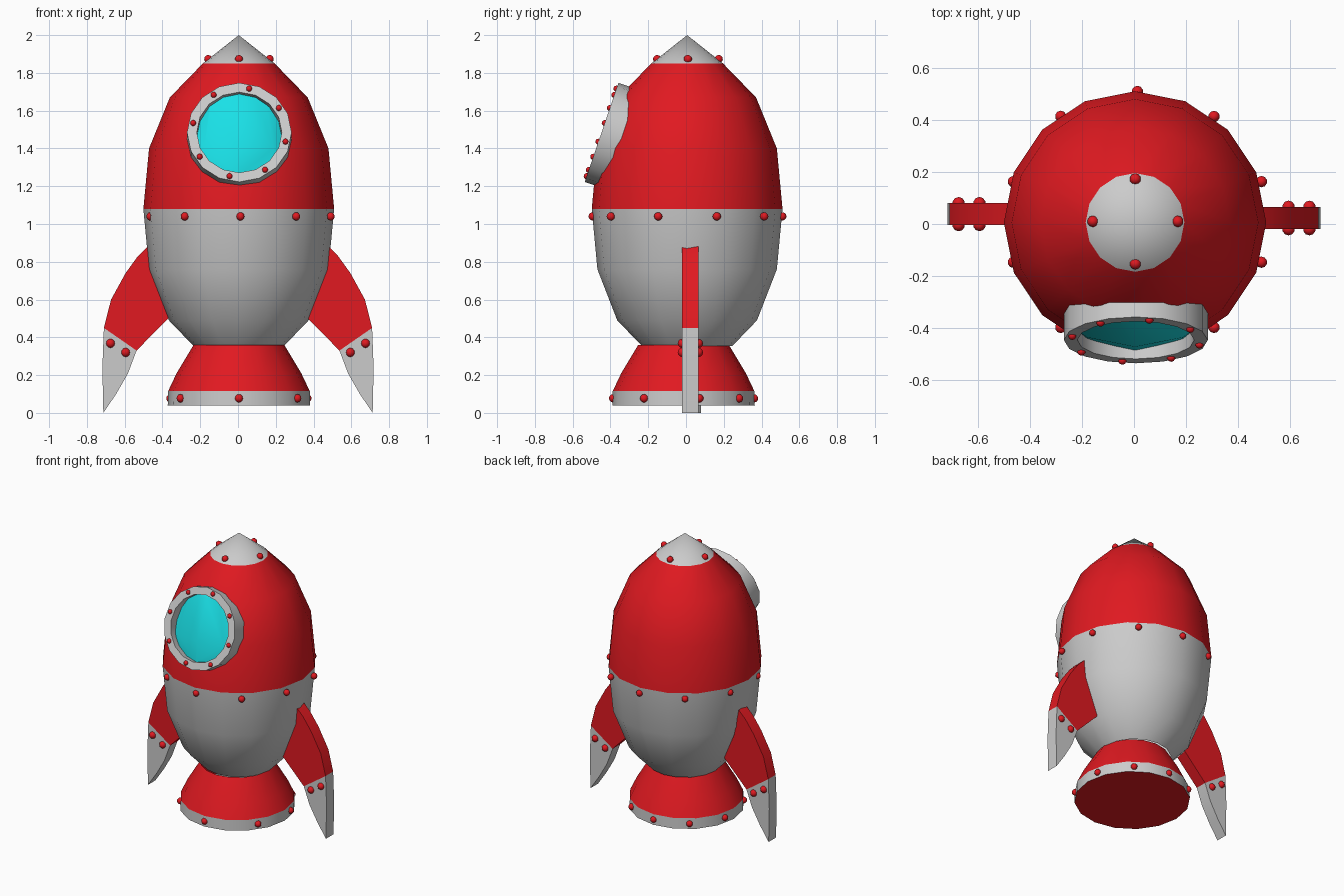
import bpy, bmesh
from math import sin, cos, pi, radians
from mathutils import Vector, Matrix

if "Cube" in bpy.data.objects:
    bpy.data.objects.remove(bpy.data.objects["Cube"])

SIDES = 16


def material(name, color):
    m = bpy.data.materials.new(name)
    m.diffuse_color = color
    m.use_nodes = True
    m.node_tree.nodes["Principled BSDF"].inputs["Base Color"].default_value = m.diffuse_color
    return m


RED = material("red_paint", (0.75, 0.01, 0.015, 1))
CYAN = material("cyan_glass", (0.01, 0.75, 0.8, 1))


def finish(name, bm, mat=None, smooth=True):
    mesh = bpy.data.meshes.new(name)
    bm.to_mesh(mesh)
    bm.free()
    ob = bpy.data.objects.new(name, mesh)
    bpy.context.collection.objects.link(ob)
    if mat:
        mesh.materials.append(mat)
    if smooth:
        bpy.ops.object.select_all(action='DESELECT')
        ob.select_set(True)
        bpy.context.view_layer.objects.active = ob
        bpy.ops.object.shade_smooth_by_angle(angle=radians(40))
    return ob


def lathe(profile, center=(0, 0), closed=False):
    """Spin (radius, z) points around a vertical axis, profile from bottom to top."""
    bm = bmesh.new()
    rings = []
    for r, z in profile:
        if r == 0:
            rings.append([bm.verts.new((*center, z))] * SIDES)
        else:
            rings.append([bm.verts.new((center[0] + r * cos(2 * pi * i / SIDES),
                                        center[1] + r * sin(2 * pi * i / SIDES), z))
                          for i in range(SIDES)])
    pairs = list(zip(rings, rings[1:])) + ([(rings[-1], rings[0])] if closed else [])
    for low, high in pairs:
        for i in range(SIDES):
            j = (i + 1) % SIDES
            corners = [low[i], low[j], high[j], high[i]]
            bm.faces.new(list(dict.fromkeys(corners)))
    return bm


def bolts(name, points, radius=0.022):
    bm = bmesh.new()
    for p in points:
        bmesh.ops.create_uvsphere(bm, u_segments=10, v_segments=6, radius=radius,
                                  matrix=Matrix.Translation(p))
    finish(name, bm, RED)


def circle_points(angles, r, z, center):
    return [(center[0] + r * cos(radians(a)), center[1] + r * sin(radians(a)), z)
            for a in angles]


# Hull and nose
C = (0.004, 0.006)
upper = [(0.505, 1.08), (0.475, 1.40), (0.365, 1.67), (0.19, 1.85)]
finish("upper_hull", lathe(upper, C), RED)
finish("lower_hull", lathe([(0.24, 0.355), (0.37, 0.49), (0.475, 0.76), (0.505, 1.08)], C))
finish("nose_cone", lathe([(0.19, 1.85), (0, 2.0)], C))

# Engine nozzle, with closed red base
N = (0.005, -0.013)
finish("nozzle", lathe([(0.375, 0.115), (0.33, 0.21), (0.24, 0.36)], N), RED)
finish("nozzle_band", lathe([(0.377, 0.04), (0.375, 0.115)], N))
finish("nozzle_base", lathe([(0, 0.04), (0.377, 0.04)][::-1], N), RED)

# Porthole frame, tilted to face outward and up
normal = Vector((0, -0.947, 0.322)).normalized()
up = Vector((0, 0.322, 0.947)).normalized()
side = up.cross(normal)
face_center = Vector((0.007, -0.447, 1.485))
frame = Matrix.Translation(face_center) @ Matrix((side, up, normal)).transposed().to_4x4()
bm = lathe([(0.225, 0), (0.225, -0.13), (0.277, -0.13), (0.277, 0)], closed=True)
bm.transform(frame)
bmesh.ops.recalc_face_normals(bm, faces=bm.faces[:])
finish("window_frame", bm)

# Glass: the hull surface trimmed to the inside of the frame
bm = lathe([(r + 0.004, z) for r, z in upper], C)
back = [f for f in bm.faces if f.calc_center_median().y > 0]
bmesh.ops.delete(bm, geom=back, context='FACES')
for i in range(SIDES):
    a = 2 * pi * (i + 0.5) / SIDES
    out = side * cos(a) + up * sin(a)
    bmesh.ops.bisect_plane(bm, geom=bm.verts[:] + bm.edges[:] + bm.faces[:],
                           plane_co=face_center + out * 0.225 * cos(pi / SIDES),
                           plane_no=out, clear_outer=True)
finish("window_glass", bm, CYAN)

# Fins with grey tips, mirrored left and right
blade = [(0.36, 0.51), (0.537, 0.33), (0.71, 0.45), (0.672, 0.60),
         (0.595, 0.74), (0.53, 0.83), (0.475, 0.885), (0.44, 0.70)]
tip = [(0.537, 0.33), (0.582, 0.21), (0.645, 0.10), (0.713, 0.0),
       (0.718, 0.24), (0.71, 0.45)]


def plate(name, outline, sign, y0, y1, mat=None):
    bm = bmesh.new()
    f = bm.faces.new([bm.verts.new((sign * x, y0, z)) for x, z in outline])
    ext = bmesh.ops.extrude_face_region(bm, geom=[f], use_keep_orig=True)
    bmesh.ops.translate(bm, vec=(0, y1 - y0, 0),
                        verts=[v for v in ext["geom"] if isinstance(v, bmesh.types.BMVert)])
    bmesh.ops.recalc_face_normals(bm, faces=bm.faces[:])
    finish(name, bm, mat)


for label, sign, y0, y1 in (("right", 1, -0.02, 0.066), ("left", -1, -0.004, 0.08)):
    plate(label + "_fin", blade, sign, y0, y1, RED)
    plate(label + "_fin_tip", tip, sign, y0, y1)
    bolts(label + "_fin_bolts", [(sign * x, y, z) for x, z in ((0.675, 0.368), (0.595, 0.32))
                                 for y in (y0, y1)], 0.024)

# Rivets
bolts("hull_bolts", circle_points(range(18, 378, 36), 0.502, 1.04, (0.013, 0.008)))
bolts("nose_bolts", circle_points(range(0, 360, 90), 0.163, 1.873, (0.005, 0.01)))
bolts("nozzle_bolts", circle_points((-90, -34, 13, 52, 90, 128, 167, 214), 0.373, 0.077, N))
bolts("window_bolts", [frame @ Vector((0.25 * cos(radians(a)), 0.25 * sin(radians(a)), 0))
                       for a in range(78, 438, 45)], 0.016)
